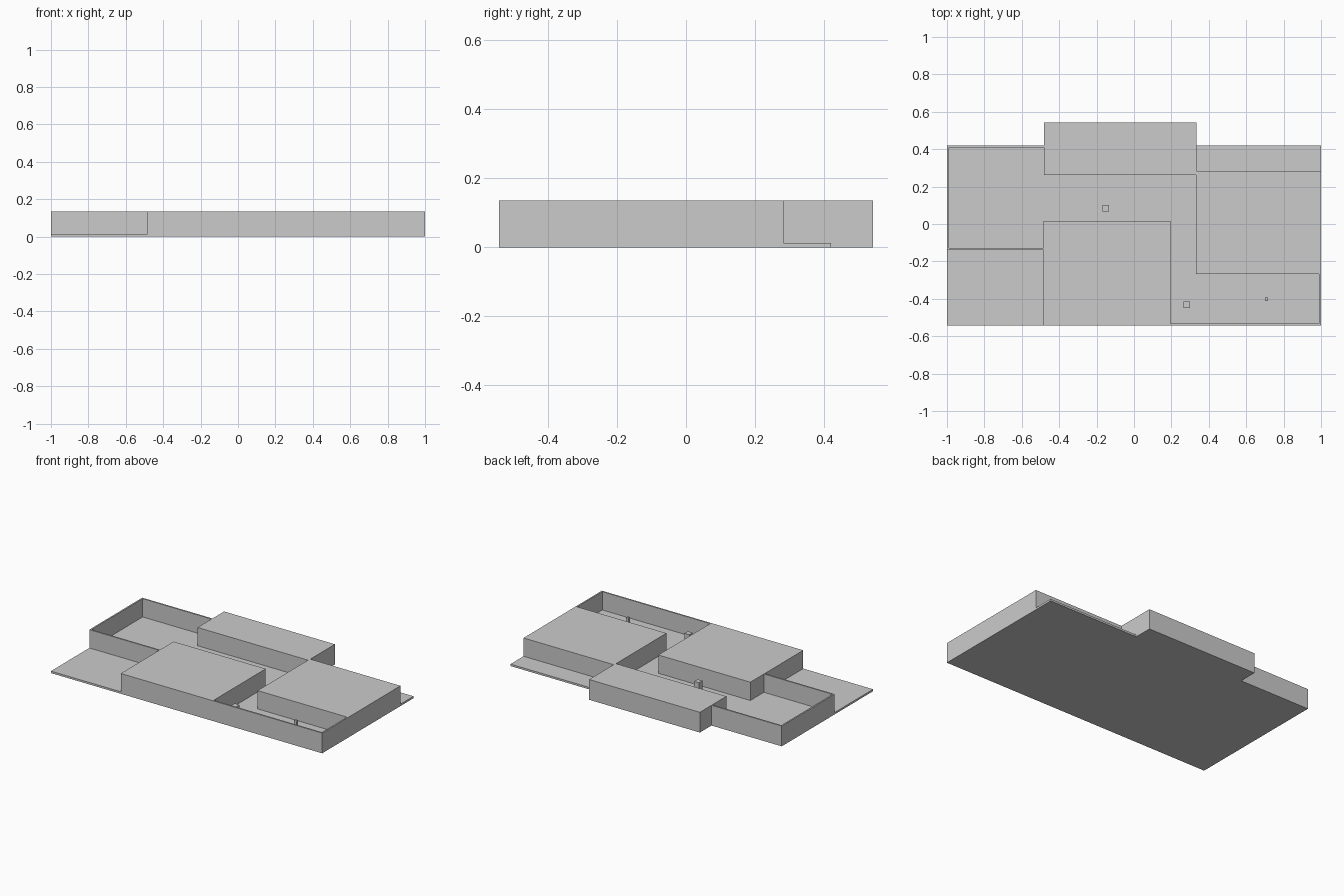
import bpy
import bmesh
from mathutils import Matrix

if "Cube" in bpy.data.objects:
    bpy.data.objects.remove(bpy.data.objects["Cube"])

grey = bpy.data.materials.new("light_grey")
grey.diffuse_color = (0.6, 0.6, 0.6, 1)
grey.use_nodes = True
grey.node_tree.nodes["Principled BSDF"].inputs["Base Color"].default_value = grey.diffuse_color


def box(name, x0, x1, y0, y1, z0, z1):
    """Axis-aligned box given by its extents."""
    bm = bmesh.new()
    size = Matrix.Diagonal((x1 - x0, y1 - y0, z1 - z0, 1))
    centre = Matrix.Translation(((x0 + x1) / 2, (y0 + y1) / 2, (z0 + z1) / 2))
    bmesh.ops.create_cube(bm, size=1, matrix=centre @ size)
    mesh = bpy.data.meshes.new(name)
    bm.to_mesh(mesh)
    bm.free()
    mesh.materials.append(grey)
    obj = bpy.data.objects.new(name, mesh)
    bpy.context.collection.objects.link(obj)
    return obj


H = 0.135      # height of walls and blocks
FLOOR = 0.013  # slab thickness
T = 0.01       # wall thickness
FRONT, BACK = -0.542, 0.42

# Floor slab
box("floor_slab", -1, 1, FRONT, BACK, 0, FLOOR)

# Solid building blocks
box("front_block", -0.485, 0.194, FRONT, 0.015, 0, H)
box("back_block", -0.482, 0.335, 0.263, 0.542, 0, H)
box("right_block", 0.332, 1, -0.268, 0.283, 0, H)

# Thin walls of the left court
box("left_court_side_wall", -1, -1 + T, -0.138, BACK, 0, H)
box("left_court_front_wall", -1 + T, -0.485, -0.138, -0.138 + T, FLOOR, H)
box("left_court_back_wall", -1 + T, -0.482, BACK - T, BACK, 0, H)

# Thin walls of the right court
box("right_court_front_wall", 0.194, 1, FRONT, FRONT + T, 0, H)
box("right_court_side_wall", 1 - T, 1, FRONT + T, -0.268, 0, H)

# Free-standing posts: centre x, centre y, width, top
posts = [(-0.15, 0.085, 0.035, 0.08), (0.283, -0.431, 0.035, 0.087),
         (0.709, -0.402, 0.017, 0.09)]
for i, (x, y, w, top) in enumerate(posts):
    box(f"post_{i + 1}", x - w / 2, x + w / 2, y - w / 2, y + w / 2, FLOOR, top)
